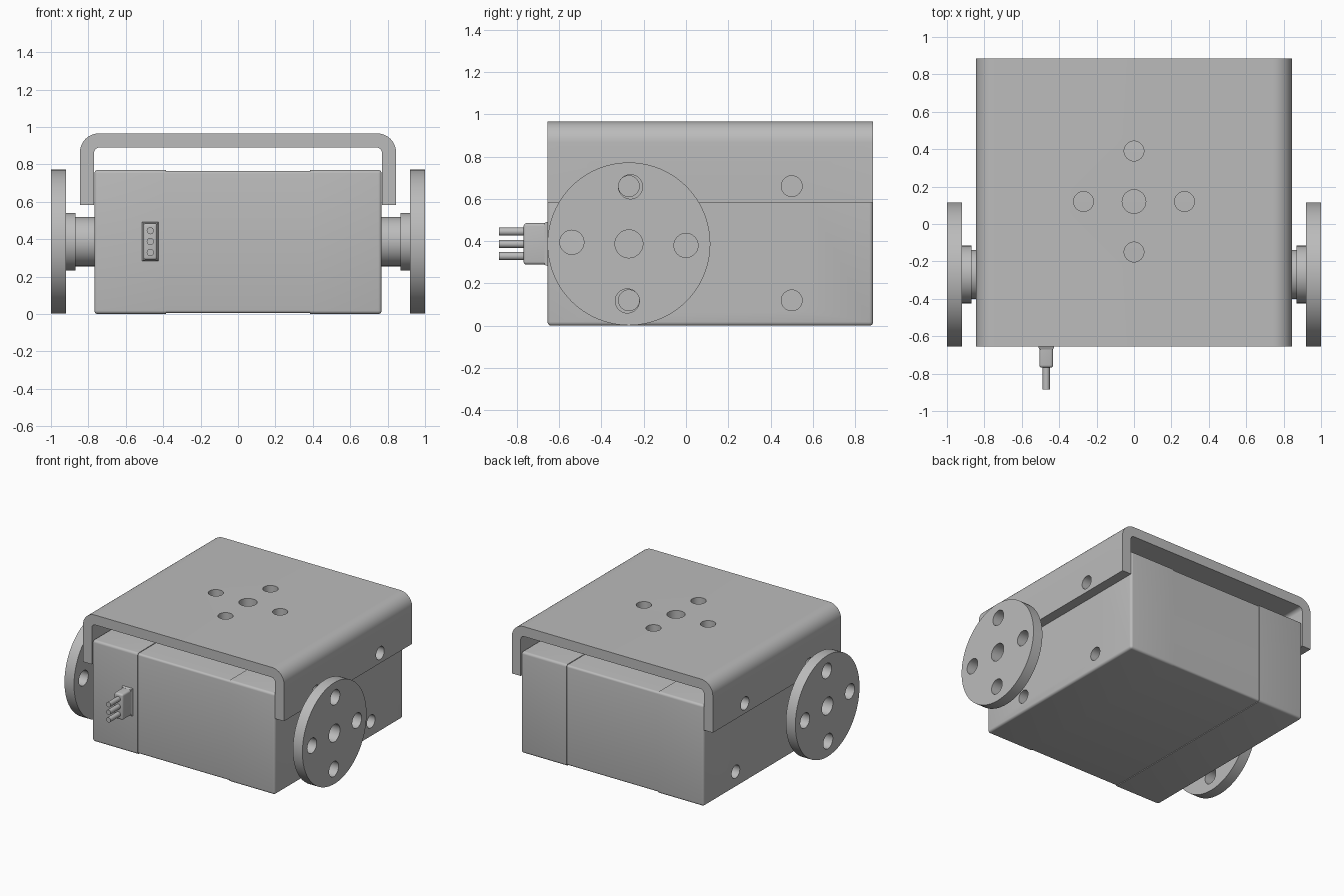
import bpy, bmesh, math
from mathutils import Matrix, Vector

cube = bpy.data.objects.get("Cube")
if cube:
    bpy.data.objects.remove(cube, do_unlink=True)

grey = bpy.data.materials.new("plain grey")
grey.use_nodes = True
GREY = (0.5, 0.5, 0.5, 1)
grey.diffuse_color = GREY
grey.node_tree.nodes["Principled BSDF"].inputs["Base Color"].default_value = GREY

FRONT, BACK = -0.655, 0.885
AXIS_Y, AXIS_Z = -0.27, 0.387
TURN = {"x": Matrix.Rotation(math.pi / 2, 4, "Y"),
        "y": Matrix.Rotation(math.pi / 2, 4, "X"),
        "z": Matrix.Identity(4)}


def finish(name, bm):
    bmesh.ops.recalc_face_normals(bm, faces=bm.faces)
    mesh = bpy.data.meshes.new(name)
    bm.to_mesh(mesh)
    bm.free()
    mesh.materials.append(grey)
    obj = bpy.data.objects.new(name, mesh)
    bpy.context.collection.objects.link(obj)
    return obj


def activate(obj):
    bpy.ops.object.select_all(action="DESELECT")
    obj.select_set(True)
    bpy.context.view_layer.objects.active = obj


def smooth(obj):
    activate(obj)
    bpy.ops.object.shade_smooth_by_angle(angle=math.radians(35))
    return obj


def box(bm, low, high):
    low, high = Vector(low), Vector(high)
    place = Matrix.Translation((low + high) / 2) @ Matrix.Diagonal((*(high - low), 1))
    return bmesh.ops.create_cube(bm, size=1, matrix=place)["verts"]


def round_edges(bm, radius, keep):
    edges = [e for e in bm.edges if keep(e)]
    bmesh.ops.bevel(bm, geom=edges, offset=radius, segments=4, profile=0.5,
                    affect="EDGES", clamp_overlap=True)


def rod(bm, axis, centre, radius, length, sides=48):
    bmesh.ops.create_cone(bm, cap_ends=True, segments=sides, radius1=radius, radius2=radius,
                          depth=length, matrix=Matrix.Translation(centre) @ TURN[axis])


def drill(obj, bm):
    """Subtract the rods in bm from the object."""
    cutter = finish("hole_cutter", bm)
    cutter.hide_render = True
    activate(obj)
    mod = obj.modifiers.new("holes", "BOOLEAN")
    mod.operation, mod.solver, mod.object = "DIFFERENCE", "EXACT", cutter
    bpy.ops.object.modifier_apply(modifier=mod.name)
    bpy.data.objects.remove(cutter, do_unlink=True)


def side_holes(sides):
    bm = bmesh.new()
    for s in sides:
        for y in (AXIS_Y, 0.5):
            for z in (0.12, 0.66):
                rod(bm, "x", (s * 0.78, y, z), 0.049, 0.26)
    return bm


# Centre section of the housing, slightly recessed
bm = bmesh.new()
box(bm, (-0.39, FRONT + 0.005, 0.005), (0.39, BACK - 0.005, 0.765))
round_edges(bm, 0.015, lambda e: abs(e.verts[0].co.x - e.verts[1].co.x) > 0.1)
smooth(finish("housing_centre", bm))

for s, side in ((1, "left"), (-1, "right")):
    # Housing end block with mounting holes
    bm = bmesh.new()
    x0, x1 = sorted((s * 0.385, s * 0.768))
    box(bm, (x0, FRONT, 0), (x1, BACK, 0.77))
    round_edges(bm, 0.018, lambda e: any(abs(v.co.x) > 0.5 for v in e.verts))
    block = finish(side + "_housing_end", bm)
    drill(block, side_holes((s,)))
    smooth(block)

    # Stepped hub
    bm = bmesh.new()
    rod(bm, "x", (s * 0.82, AXIS_Y, AXIS_Z), 0.132, 0.12, 64)
    hub = finish(side + "_shaft_boss", bm)
    bm = bmesh.new()
    rod(bm, "x", (s * 0.896, AXIS_Y, AXIS_Z), 0.154, 0.052, 64)
    collar = finish(side + "_hub_collar", bm)
    for part in (hub, collar):
        bm = bmesh.new()
        rod(bm, "x", (s * 0.9, AXIS_Y, AXIS_Z), 0.066, 0.2)
        drill(part, bm)
        smooth(part)

    # Output disc with five holes
    bm = bmesh.new()
    rod(bm, "x", (s * 0.96, AXIS_Y, AXIS_Z), 0.385, 0.08, 96)
    disc = finish(side + "_disc", bm)
    bm = bmesh.new()
    rod(bm, "x", (s * 0.96, AXIS_Y, AXIS_Z), 0.066, 0.2)
    for i in range(4):
        a = math.radians(90 * i - 1.6)
        rod(bm, "x", (s * 0.96, AXIS_Y + 0.27 * math.cos(a), AXIS_Z + 0.27 * math.sin(a)),
            0.057, 0.2)
    drill(disc, bm)
    smooth(disc)

# Bent top bracket: half outline, mirrored and extruded front to back
def corner(radius, cx, cz):
    return [(cx + radius * math.cos(i * math.pi / 20), cz + radius * math.sin(i * math.pi / 20))
            for i in range(11)]

outer = [(0.845, 0.583)] + corner(0.1, 0.745, 0.865)
inner = [(0.77, 0.583)] + corner(0.03, 0.74, 0.86)
outline = (outer + [(-x, z) for x, z in reversed(outer)]
           + [(-x, z) for x, z in inner] + inner[::-1])
bm = bmesh.new()
face = bm.faces.new([bm.verts.new((x, FRONT, z)) for x, z in outline])
new = bmesh.ops.extrude_face_region(bm, geom=[face])["geom"]
bmesh.ops.translate(bm, vec=(0, BACK - FRONT, 0),
                    verts=[g for g in new if isinstance(g, bmesh.types.BMVert)])
bracket = finish("top_bracket", bm)
bm = side_holes((1, -1))
rod(bm, "z", (0, 0.12, 0.93), 0.063, 0.16)
for dx, dy in ((1, 0), (-1, 0), (0, 1), (0, -1)):
    rod(bm, "z", (0.27 * dx, 0.12 + 0.27 * dy, 0.93), 0.053, 0.16)
drill(bracket, bm)
smooth(bracket)

# Cable connector: flared foot, rounded body and three pins
bm = bmesh.new()
for v in box(bm, (-0.514, -0.67, 0.28), (-0.424, -0.65, 0.494)):
    if v.co.y < -0.66:
        v.co.x = -0.469 + (v.co.x + 0.469) * 0.82
        v.co.z = AXIS_Z + (v.co.z - AXIS_Z) * 0.92
finish("connector_foot", bm)
bm = bmesh.new()
box(bm, (-0.506, -0.768, 0.289), (-0.432, -0.65, 0.485))
round_edges(bm, 0.014, lambda e: any(v.co.y < -0.7 for v in e.verts))
smooth(finish("connector_body", bm))
for i in range(3):
    bm = bmesh.new()
    rod(bm, "y", (-0.469, -0.82, AXIS_Z + 0.058 * (i - 1)), 0.019, 0.13, 32)
    smooth(finish("connector_pin", bm))
